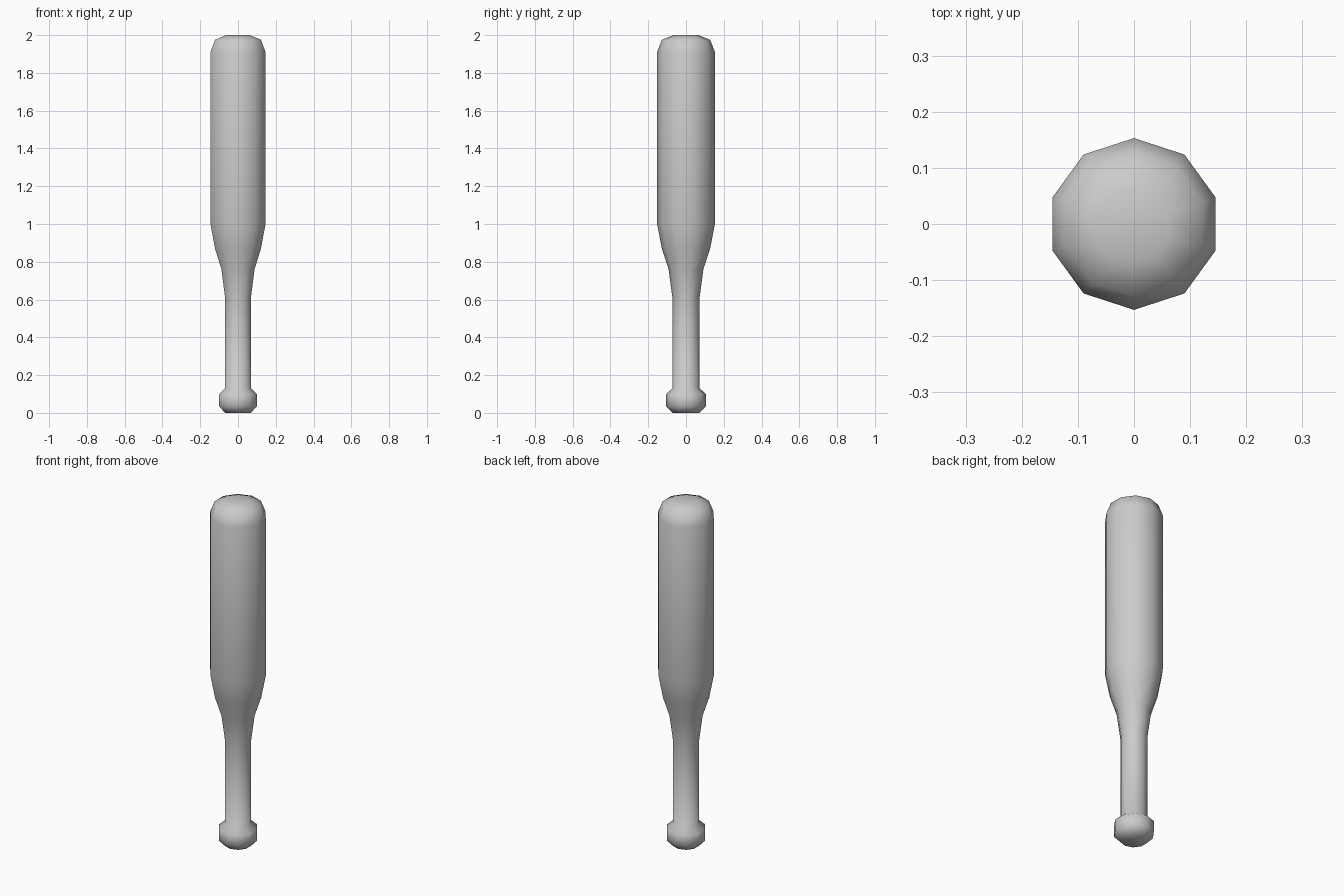
import bpy, bmesh
from math import sin, cos, pi

if "Cube" in bpy.data.objects:
    bpy.data.objects.remove(bpy.data.objects["Cube"])

SIDES = 10
# Lathe profile from knob to barrel tip: (corner radius, height)
PROFILE = [(0.072, 0.0), (0.105, 0.035), (0.105, 0.10), (0.072, 0.13),
           (0.072, 0.61), (0.092, 0.76), (0.128, 0.87), (0.153, 1.0),
           (0.153, 1.91), (0.128, 1.975), (0.066, 2.0)]

bm = bmesh.new()


def ring(r, z):
    """One ten-sided ring with a corner pointing along +y."""
    angles = [pi / 2 + 2 * pi * i / SIDES for i in range(SIDES)]
    return [bm.verts.new((r * cos(a), r * sin(a), z)) for a in angles]


# Skin the rings and cap both ends
rings = [ring(r, z) for r, z in PROFILE]
for low, high in zip(rings, rings[1:]):
    for i in range(SIDES):
        j = (i + 1) % SIDES
        bm.faces.new((low[i], low[j], high[j], high[i]))
bm.faces.new(rings[0][::-1])
bm.faces.new(rings[-1])

# The whole bat is smooth shaded
for f in bm.faces:
    f.smooth = True

mesh = bpy.data.meshes.new("bat")
bm.to_mesh(mesh)
bm.free()
bat = bpy.data.objects.new("bat", mesh)
bpy.context.collection.objects.link(bat)
